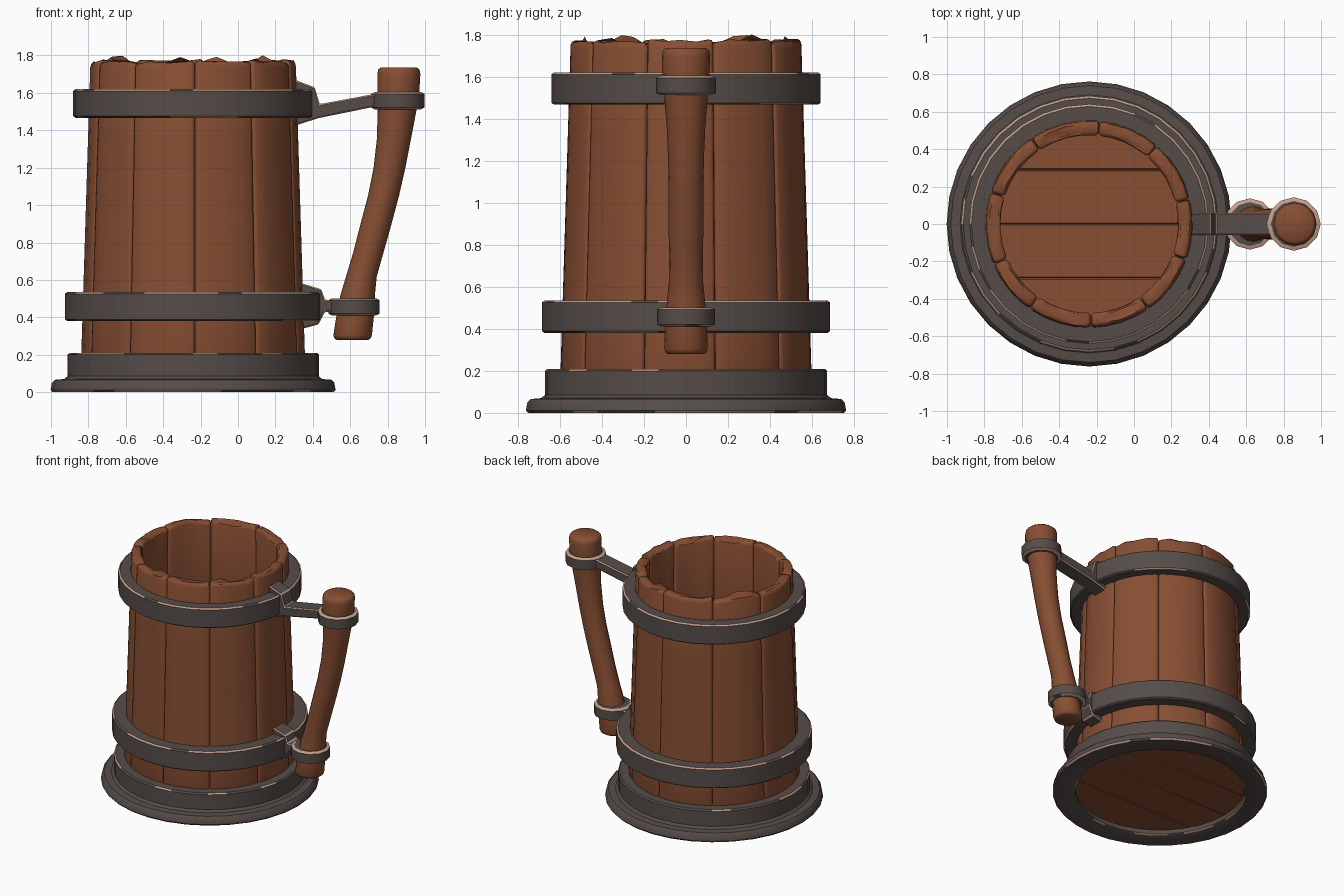
import bpy, bmesh, math, random
from mathutils import Vector

if "Cube" in bpy.data.objects:
    bpy.data.objects.remove(bpy.data.objects["Cube"])

random.seed(7)
CX = -0.24  # axis of the tankard body


def material(name, rgb):
    m = bpy.data.materials.new(name)
    m.diffuse_color = (*rgb, 1)
    m.use_nodes = True
    m.node_tree.nodes["Principled BSDF"].inputs["Base Color"].default_value = m.diffuse_color
    return m


WOOD = material("brown_wood", (0.245, 0.077, 0.033))
METAL = material("dark_iron", (0.092, 0.073, 0.066))
WORN = material("worn_edge", (0.56, 0.35, 0.26))


def finish(bm, name, mats, bevel=0, segs=1, bevel_mat=-1, angle=40):
    bmesh.ops.recalc_face_normals(bm, faces=bm.faces)
    if bevel:
        sharp = [e for e in bm.edges if e.calc_face_angle(0) > math.radians(40)]
        bmesh.ops.bevel(bm, geom=sharp, offset=bevel, segments=segs, affect='EDGES',
                        profile=0.5, material=bevel_mat, clamp_overlap=True)
    me = bpy.data.meshes.new(name)
    bm.to_mesh(me)
    bm.free()
    for m in mats:
        me.materials.append(m)
    ob = bpy.data.objects.new(name, me)
    bpy.context.collection.objects.link(ob)
    bpy.ops.object.select_all(action='DESELECT')
    ob.select_set(True)
    bpy.context.view_layer.objects.active = ob
    bpy.ops.object.shade_smooth_by_angle(angle=math.radians(angle))
    return ob


def bridge(bm, rings, closed):
    """Quads between consecutive rings; returns the faces row by row."""
    rows, n = [], len(rings[0])
    count = len(rings) if closed else len(rings) - 1
    for i in range(count):
        a, b = rings[i], rings[(i + 1) % len(rings)]
        rows.append([bm.faces.new((a[j], a[(j + 1) % n], b[(j + 1) % n], b[j]))
                     for j in range(n)])
    return rows


def lathe(name, cx, profile, worn, sides):
    """Closed profile spun round a vertical axis; worn = {row: chance of a bare edge}."""
    bm = bmesh.new()
    rings = [[bm.verts.new((cx + r * math.cos(t), r * math.sin(t), z))
              for t in (2 * math.pi * j / sides for j in range(sides))] for r, z in profile]
    for i, row in enumerate(bridge(bm, rings, True)):
        for f in row:
            f.material_index = int(random.random() < worn.get(i, 0))
    return finish(bm, name, [METAL, WORN], angle=35)


def band(name, cx, r_in, r, z0, z1, sides, bw, bh, low, high):
    prof = [(r_in, z0), (r - bw, z0), (r, z0 + bh), (r, z1 - bh), (r - bw, z1), (r_in, z1)]
    return lathe(name, cx, prof, {1: low, 3: high}, sides)


# Staves of uneven width with wavy tops
seams = [84, 49, 14, -20, -55, -89, -125, -157, -198, -236, -276]
for k in range(10):
    a0, a1 = math.radians(seams[k]), math.radians(seams[k + 1])
    n, top = 5, 1.768 + random.uniform(-0.006, 0.01)
    phase = random.uniform(0, 6)
    bm = bmesh.new()
    rings = []
    for h in range(5):
        s = h / 4
        outer, inner = 0.602 - 0.052 * s, 0.505 - 0.03 * s
        pts = [(outer, j) for j in range(n)] + [(inner, j) for j in reversed(range(n))]
        ring = []
        for r, j in pts:
            t = a0 + (a1 - a0) * j / (n - 1)
            z = 0.09 + (top + 0.012 * math.sin(phase + j * 1.3) - 0.09) * s
            ring.append(bm.verts.new((CX + r * math.cos(t), r * math.sin(t), z)))
        rings.append(ring)
    bridge(bm, rings, False)
    bm.faces.new(rings[0])
    bm.faces.new(rings[-1])
    finish(bm, f"stave_{k + 1}", [WOOD], bevel=0.02, segs=2, angle=50)

# Floor planks
R = 0.61
for k, (y0, y1) in enumerate([(-0.605, -0.29), (-0.29, 0), (0, 0.29), (0.29, 0.605)]):
    bm = bmesh.new()
    ys = [y0 + (y1 - y0) * i / 8 for i in range(9)]
    right = [(math.sqrt(R * R - y * y), y) for y in ys]
    outline = right + [(-x, y) for x, y in reversed(right)]
    rings = [[bm.verts.new((CX + x, y, z)) for x, y in outline] for z in (0.04, 0.1)]
    bridge(bm, rings, False)
    bm.faces.new(rings[0])
    bm.faces.new(rings[1])
    finish(bm, f"floor_plank_{k + 1}", [WOOD], bevel=0.006)

# Stepped iron foot
foot = [(0.60, 0.008), (0.612, 0), (0.752, 0), (0.762, 0.012), (0.755, 0.05), (0.74, 0.066),
        (0.69, 0.07), (0.672, 0.085), (0.672, 0.2), (0.662, 0.21), (0.57, 0.21), (0.60, 0.15)]
lathe("foot_ring", CX, foot, {0: 0.5, 2: 0.55, 8: 0.4}, 32)

# Hoops
band("lower_hoop", CX, 0.56, 0.685, 0.38, 0.535, 32, 0.012, 0.009, 0.3, 0.8)
band("upper_hoop", CX, 0.53, 0.641, 1.467, 1.62, 32, 0.012, 0.009, 0.3, 0.8)

# Handle collars
band("lower_collar", 0.62, 0.07, 0.137, 0.41, 0.502, 12, 0.02, 0.01, 0.8, 1)
band("upper_collar", 0.855, 0.08, 0.143, 1.512, 1.605, 12, 0.02, 0.01, 0.8, 1)


# Brackets gripping the hoops, with bare edges
def bracket(name, outline, half):
    bm = bmesh.new()
    rings = [[bm.verts.new((x, y, z)) for x, z in outline] for y in (-half, half)]
    bridge(bm, rings, False)
    bm.faces.new(rings[0])
    bm.faces.new(rings[1])
    finish(bm, name, [METAL, WORN], bevel=0.007, bevel_mat=1, angle=20)


bracket("upper_bracket", [(0.29, 1.675), (0.41, 1.63), (0.437, 1.54), (0.76, 1.6),
                          (0.76, 1.532), (0.43, 1.465), (0.29, 1.42)], 0.06)
bracket("lower_bracket", [(0.31, 0.592), (0.445, 0.55), (0.465, 0.495), (0.53, 0.485),
                          (0.53, 0.425), (0.465, 0.43), (0.43, 0.362), (0.31, 0.33)], 0.06)

# Curved wooden handle: (z, centre x, radius)
rings_spec = [(0.28, 0.612, 0.085), (0.287, 0.612, 0.097), (0.305, 0.613, 0.103),
              (0.42, 0.628, 0.1), (0.52, 0.64, 0.092), (0.62, 0.66, 0.082), (0.75, 0.698, 0.081),
              (0.9, 0.738, 0.083), (1.05, 0.778, 0.083), (1.2, 0.81, 0.085), (1.35, 0.833, 0.091),
              (1.5, 0.85, 0.103), (1.6, 0.857, 0.112), (1.70, 0.86, 0.115),
              (1.725, 0.86, 0.11), (1.737, 0.86, 0.095)]
bm = bmesh.new()
rings = [[bm.verts.new((x + r * math.cos(math.tau * j / 16), r * math.sin(math.tau * j / 16), z))
          for j in range(16)] for z, x, r in rings_spec]
bridge(bm, rings, False)
bm.faces.new(rings[0])
bm.faces.new(rings[-1])
finish(bm, "handle", [WOOD], angle=50)
